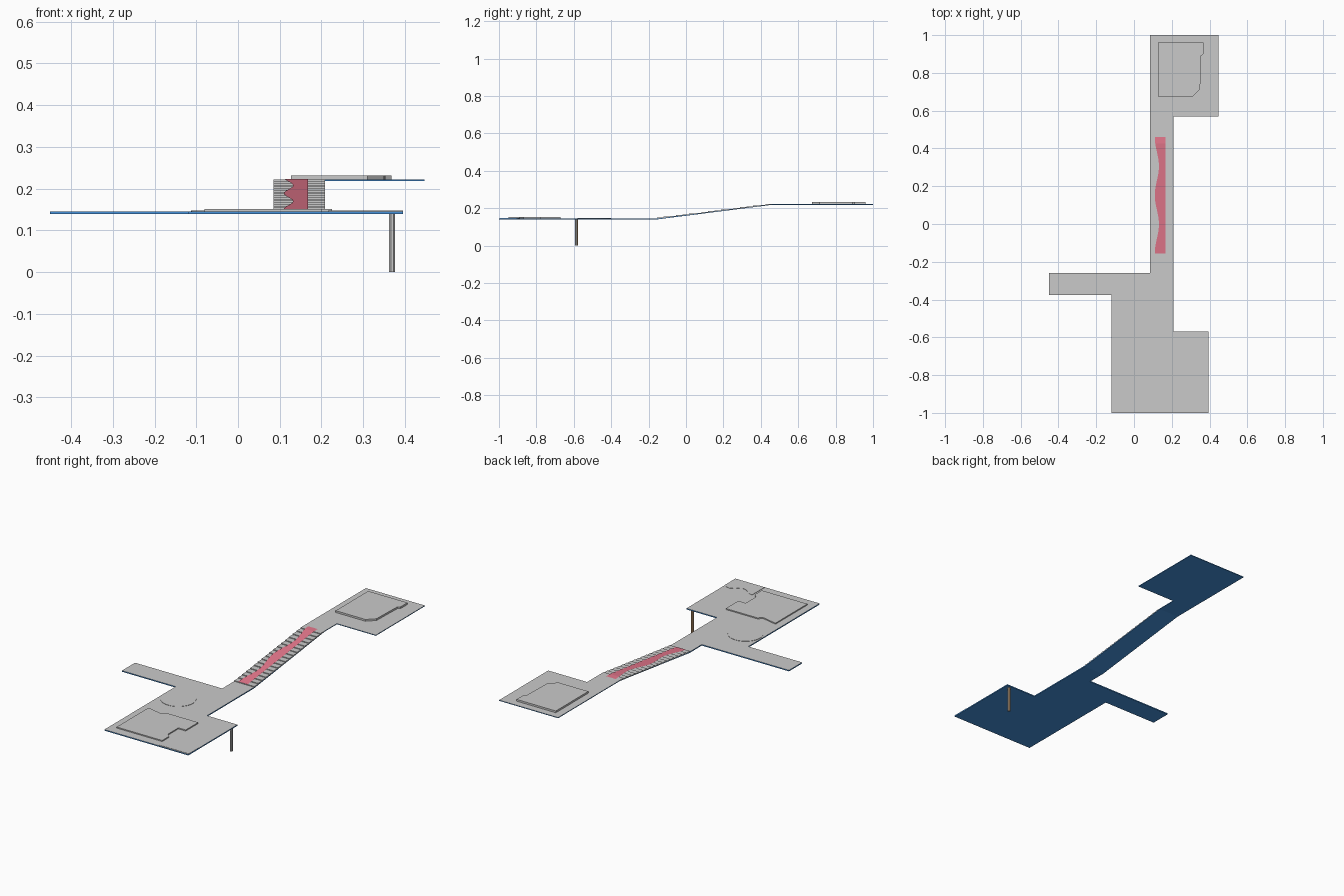
import bpy, bmesh, math
from mathutils import Vector

if "Cube" in bpy.data.objects:
    bpy.data.objects.remove(bpy.data.objects["Cube"])


def material(name, rgb):
    m = bpy.data.materials.new(name)
    m.diffuse_color = (*rgb, 1)
    m.use_nodes = True
    m.node_tree.nodes["Principled BSDF"].inputs["Base Color"].default_value = m.diffuse_color
    return m


GREY = material("stone grey", (0.59, 0.59, 0.59))
BLUE = material("underside blue", (0.06, 0.29, 0.72))
RED = material("carpet red", (0.80, 0.19, 0.27))
TAN = material("post tan", (0.72, 0.42, 0.2))


def prism(name, base, shift, mats, rule=None):
    """Extrude a flat outline of 3D points; faces passing the rule get the second material."""
    bm = bmesh.new()
    face = bm.faces.new([bm.verts.new(p) for p in base])
    ext = bmesh.ops.extrude_face_region(bm, geom=[face], use_keep_orig=True)
    verts = [g for g in ext["geom"] if isinstance(g, bmesh.types.BMVert)]
    bmesh.ops.translate(bm, verts=verts, vec=Vector(shift))
    bmesh.ops.recalc_face_normals(bm, faces=bm.faces)
    for f in bm.faces:
        f.material_index = 1 if rule and rule(f.normal) else 0
    me = bpy.data.meshes.new(name)
    bm.to_mesh(me)
    bm.free()
    for m in mats:
        me.materials.append(m)
    ob = bpy.data.objects.new(name, me)
    bpy.context.collection.objects.link(ob)
    return ob


def faces_up(n):
    return n.z > 0.5


def slab(name, outline, z0, z1, mats=(GREY,), rule=None):
    return prism(name, [(x, y, z0) for x, y in outline], (0, 0, z1 - z0), mats, rule)


LOW, HIGH = 0.146, 0.222       # walking heights
Y0, Y1 = -0.155, 0.46          # stair run
XL, XR = 0.085, 0.208          # corridor sides

# Floors, grey above and blue below
slab("lower_floor", [(-0.12, -1), (0.395, -1), (0.395, -0.568), (XR, -0.568), (XR, Y0),
                     (XL, Y0), (XL, -0.26), (-0.45, -0.26), (-0.45, -0.375),
                     (-0.12, -0.375)], LOW - 0.006, LOW, (BLUE, GREY), faces_up)
slab("upper_floor", [(XL, Y1), (XR, Y1), (XR, 0.57), (0.447, 0.57), (0.447, 1), (XL, 1)],
     HIGH - 0.004, HIGH, (BLUE, GREY), faces_up)

# Sloped slab under the stairs
prism("stair_slab", [(XL, Y0, LOW - 0.006), (XL, Y1, HIGH - 0.004),
                     (XL, Y1, HIGH - 0.002), (XL, Y0, LOW - 0.002)],
      (XR - XL, 0, 0), (BLUE, GREY), faces_up)

# Stairs
N = 18
run, rise = (Y1 - Y0) / N, (HIGH - LOW) / N
profile = [(XL, Y0, LOW - 0.002)]
for i in range(N):
    z = LOW + (i + 1) * rise
    profile += [(XL, Y0 + i * run, z), (XL, Y0 + (i + 1) * run, z)]
profile.append((XL, Y1, HIGH - 0.002))
prism("stairs", profile, (XR - XL, 0, 0), (GREY,))

# Carpet along the step edges, with a wavy left side
bm = bmesh.new()
rows, M = [], 36
for i in range(M + 1):
    t = i / M
    y = Y0 + t * (Y1 - Y0)
    z = min(LOW + rise * (1 + t * N), HIGH) + 0.0008
    x = 0.121 - 0.011 * math.cos(4 * math.pi * t)
    rows.append((bm.verts.new((x, y, z)), bm.verts.new((0.168, y, z))))
for a, b in zip(rows, rows[1:]):
    bm.faces.new((a[0], a[1], b[1], b[0]))
me = bpy.data.meshes.new("carpet")
bm.to_mesh(me)
bm.free()
me.materials.append(RED)
bpy.context.collection.objects.link(bpy.data.objects.new("carpet", me))

# Raised platforms
slab("lower_platform", [(-0.08, -0.95), (0.20, -0.95), (0.20, -0.89), (0.18, -0.87),
                        (0.18, -0.78), (0.225, -0.78), (0.225, -0.67), (0.03, -0.67),
                        (0.01, -0.69), (-0.08, -0.67)], LOW, LOW + 0.006)
slab("upper_platform", [(0.127, 0.675), (0.31, 0.675), (0.35, 0.715), (0.355, 0.89),
                        (0.368, 0.90), (0.368, 0.96), (0.127, 0.96)], HIGH, HIGH + 0.01)

# Faint round and wavy floor plates
slab("round_plate", [(-0.023 + 0.09 * math.cos(a * math.pi / 16),
                      -0.49 + 0.09 * math.sin(a * math.pi / 16)) for a in range(32)],
     LOW, LOW + 0.0015)
wave = [(0.395 - 0.02 * i, -0.905 + 0.018 * math.sin(i * 0.9)) for i in range(10)]
slab("wavy_plate", wave + [(0.215, -0.995), (0.395, -0.995)], LOW, LOW + 0.0015)

# Eight-sided support post, tan on its back
R = 0.008
ring = [(0.369 + R * math.cos((a + 0.5) * math.pi / 4),
         -0.585 + R * math.sin((a + 0.5) * math.pi / 4)) for a in range(8)]
slab("support_post", ring, 0, LOW - 0.006, (GREY, TAN), lambda n: n.y > 0.5)
